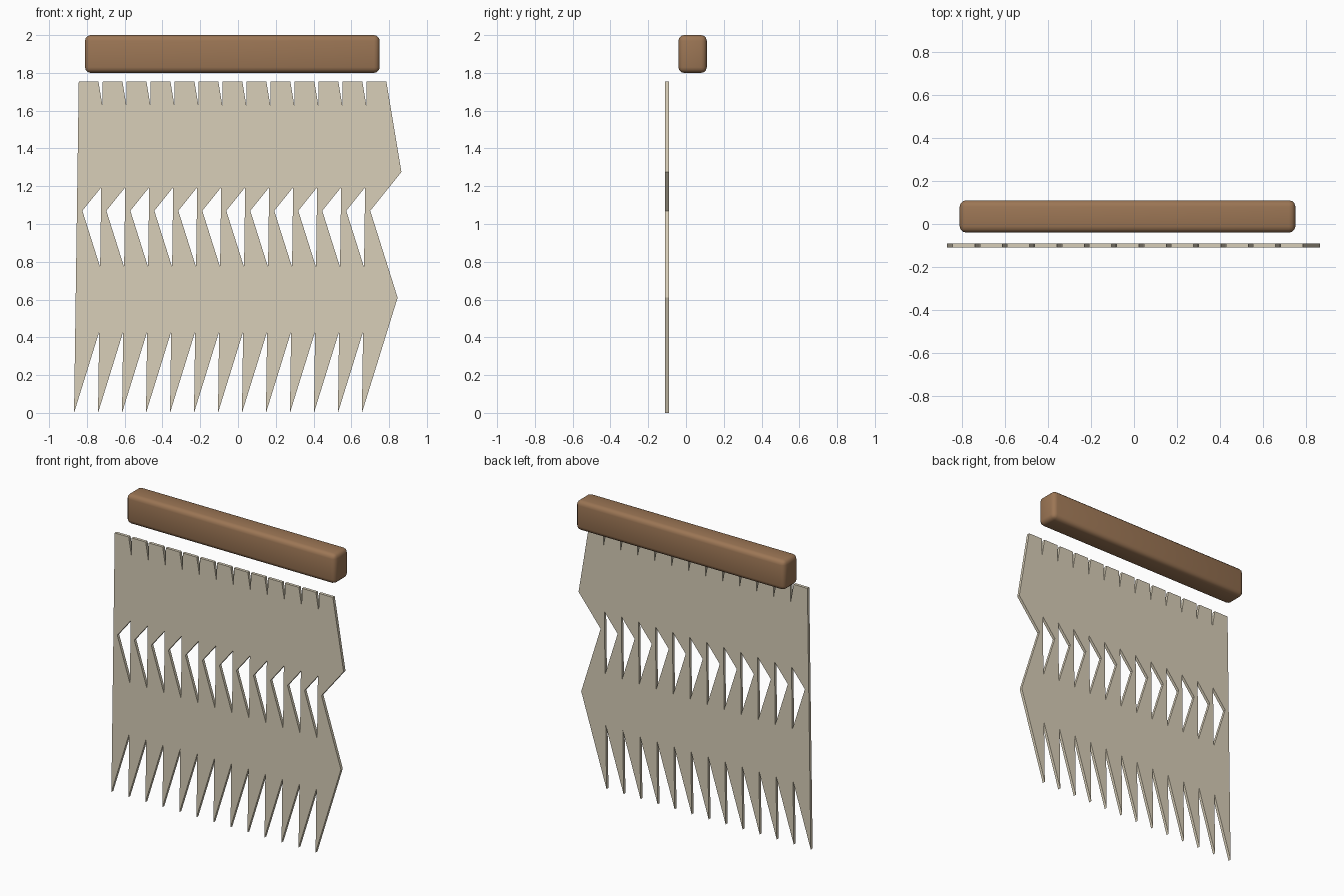
import bpy, bmesh, math
from mathutils import Vector
from mathutils.geometry import intersect_line_line_2d as _seg

if "Cube" in bpy.data.objects:
    bpy.data.objects.remove(bpy.data.objects["Cube"])


def material(name, rgb):
    m = bpy.data.materials.new(name)
    m.diffuse_color = (*rgb, 1.0)
    m.use_nodes = True
    m.node_tree.nodes["Principled BSDF"].inputs["Base Color"].default_value = m.diffuse_color
    return m


def activate(ob):
    bpy.ops.object.select_all(action='DESELECT')
    ob.select_set(True)
    bpy.context.view_layer.objects.active = ob


# Wooden bar: rounded box
bpy.ops.mesh.primitive_cube_add(size=1, location=(-0.03, 0.035, 1.9))
bar = bpy.context.object
bar.name = "wooden_bar"
bar.scale = (1.56, 0.15, 0.2)
bpy.ops.object.transform_apply(location=False, rotation=False, scale=True)
bev = bar.modifiers.new("rounded_edges", 'BEVEL')
bev.width = 0.03
bev.segments = 3
bpy.ops.object.modifier_apply(modifier=bev.name)
bpy.ops.object.shade_smooth_by_angle(angle=math.radians(40))
bar.data.materials.append(material("wood", (0.33, 0.18, 0.09)))

# One strip of the fringe as (x, z): straight left edge, zigzag right edge
COUNT, PITCH = 13, 0.127
TOP_L, TIP = Vector((-0.843, 1.755)), Vector((-0.868, 0.0))
TOP_R = Vector((-0.739, 1.755))
UPPER, NOTCH, LOWER = Vector((-0.659, 1.275)), Vector((-0.824, 1.07)), Vector((-0.679, 0.61))


def moved(p, i):
    return p + Vector((PITCH * i, 0))


def meet(a, b):
    # where a right-edge segment crosses the next strip's left edge
    return _seg(a, b, moved(TOP_L, 1), moved(TIP, 1))


cut_top = meet(TOP_R, UPPER)
hole_top = meet(UPPER, NOTCH)
hole_low = meet(NOTCH, LOWER)
cut_low = meet(LOWER, TIP)

# Merged outline of all strips: along the top, down the right side, back along the tips
last = COUNT - 1
outline = [TOP_L]
for i in range(last):
    outline += [moved(TOP_R, i), moved(cut_top, i), moved(TOP_L, i + 1)]
outline += [moved(p, last) for p in (TOP_R, UPPER, NOTCH, LOWER, TIP)]
for i in reversed(range(last)):
    outline += [moved(cut_low, i), moved(TIP, i)]
holes = [[moved(p, i) for p in (hole_top, NOTCH, hole_low)] for i in range(last)]

# Fringe sheet: filled flat curve with holes, given thickness and stood upright
curve = bpy.data.curves.new("fringe_profile", 'CURVE')
curve.dimensions = '2D'
curve.fill_mode = 'BOTH'
curve.extrude = 0.01
for loop in [outline] + holes:
    sp = curve.splines.new('POLY')
    sp.points.add(len(loop) - 1)
    for pt, p in zip(sp.points, loop):
        pt.co = (p.x, p.y, 0, 1)
    sp.use_cyclic_u = True
fringe = bpy.data.objects.new("fringe", curve)
bpy.context.collection.objects.link(fringe)
fringe.rotation_euler.x = math.pi / 2
fringe.location.y = -0.1
activate(fringe)
bpy.ops.object.convert(target='MESH')
fringe = bpy.context.object
bpy.ops.object.transform_apply(location=True, rotation=True, scale=True)

# Weld the sheet and keep it flat shaded
bm = bmesh.new()
bm.from_mesh(fringe.data)
bmesh.ops.remove_doubles(bm, verts=bm.verts, dist=0.0005)
bmesh.ops.recalc_face_normals(bm, faces=bm.faces)
for f in bm.faces:
    f.smooth = False
bm.to_mesh(fringe.data)
bm.free()
fringe.data.materials.clear()
fringe.data.materials.append(material("cloth", (0.69, 0.62, 0.48)))
